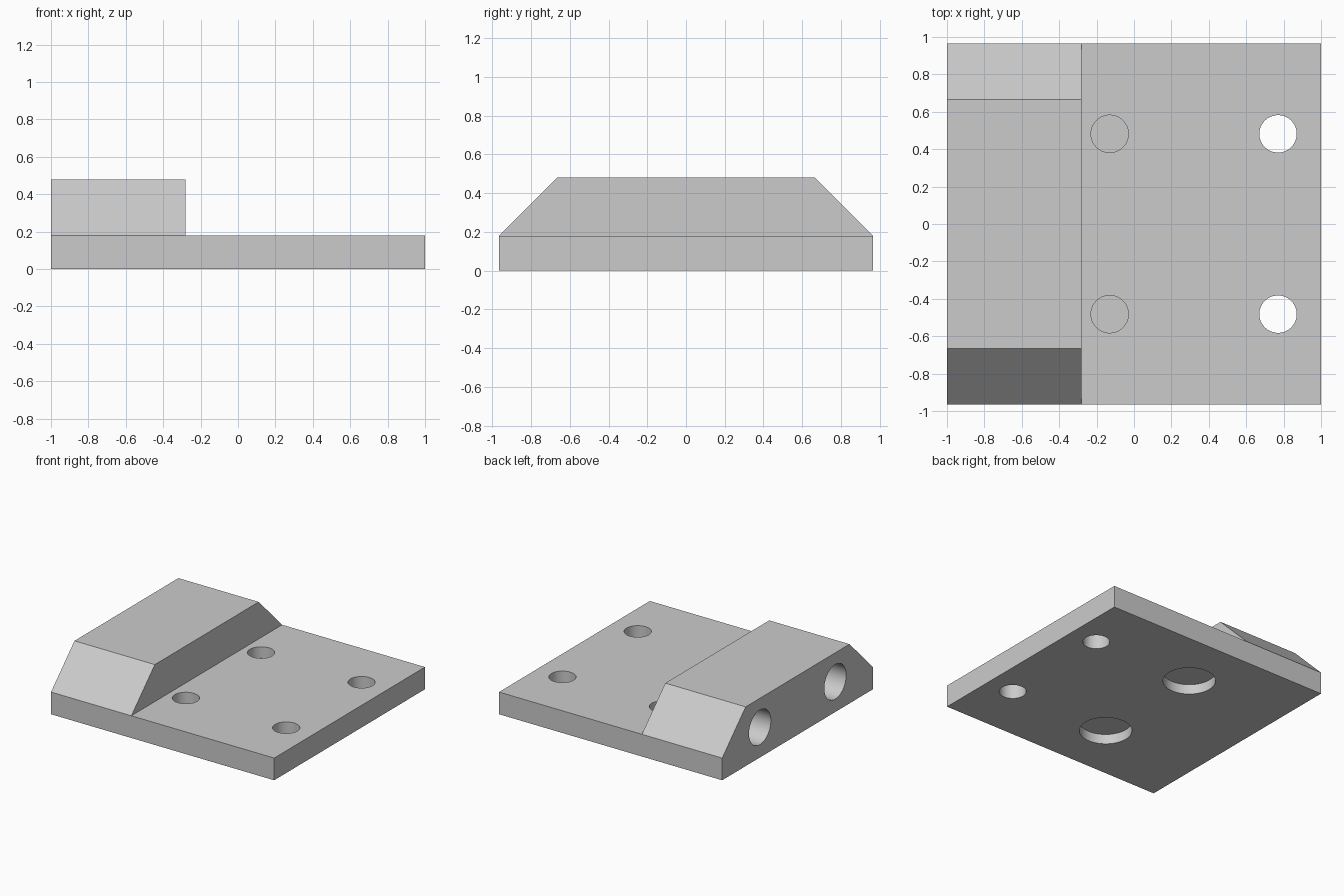
import bpy, bmesh
from mathutils import Matrix, Vector
from math import radians

cube = bpy.data.objects.get("Cube")
if cube:
    bpy.data.objects.remove(cube, do_unlink=True)

LEFT, STEP, RIGHT = -1.0, -0.28, 1.0   # x limits of the plate and raised block
HALF_DEPTH, TOP_HALF = 0.965, 0.665
PLATE_TOP, BLOCK_TOP = 0.18, 0.48
HOLE_Y = 0.482

grey = bpy.data.materials.new("light grey")
grey.use_nodes = True
colour = (0.6, 0.6, 0.6, 1)
grey.diffuse_color = colour
grey.node_tree.nodes["Principled BSDF"].inputs["Base Color"].default_value = colour


def add_object(name, bm):
    bmesh.ops.recalc_face_normals(bm, faces=bm.faces)
    mesh = bpy.data.meshes.new(name)
    bm.to_mesh(mesh)
    bm.free()
    mesh.materials.append(grey)
    obj = bpy.data.objects.new(name, mesh)
    bpy.context.collection.objects.link(obj)
    return obj


def prism(name, profile, x0, x1):
    """Extrude a y-z profile along x."""
    bm = bmesh.new()
    face = bm.faces.new([bm.verts.new((x0, y, z)) for y, z in profile])
    out = bmesh.ops.extrude_face_region(bm, geom=[face])
    verts = [v for v in out["geom"] if isinstance(v, bmesh.types.BMVert)]
    bmesh.ops.translate(bm, verts=verts, vec=(x1 - x0, 0, 0))
    return add_object(name, bm)


def drill(name, start, end, radius):
    """Round cutter running between two points."""
    start, end = Vector(start), Vector(end)
    axis = end - start
    turn = axis.to_track_quat('Z', 'Y').to_matrix().to_4x4()
    bm = bmesh.new()
    bmesh.ops.create_cone(bm, cap_ends=True, segments=64, radius1=radius,
                          radius2=radius, depth=axis.length,
                          matrix=Matrix.Translation((start + end) / 2) @ turn)
    obj = add_object(name, bm)
    obj.hide_render = True
    return obj


def combine(target, tool, operation):
    mod = target.modifiers.new(tool.name, 'BOOLEAN')
    mod.operation, mod.solver, mod.object = operation, 'EXACT', tool
    bpy.context.view_layer.objects.active = target
    bpy.ops.object.modifier_apply(modifier=mod.name)
    bpy.data.objects.remove(tool, do_unlink=True)


# Flat plate with a raised block sloping at both ends
base = [(-HALF_DEPTH, 0), (HALF_DEPTH, 0), (HALF_DEPTH, PLATE_TOP)]
plate = prism("mounting_plate", base + [(-HALF_DEPTH, PLATE_TOP)], LEFT, RIGHT)
block = prism("raised_block", base + [(TOP_HALF, BLOCK_TOP), (-TOP_HALF, BLOCK_TOP),
                                      (-HALF_DEPTH, PLATE_TOP)], LEFT, STEP)
combine(plate, block, 'UNION')

# Front and back rows of holes
for y in (-HOLE_Y, HOLE_Y):
    cutters = (
        drill("through_hole", (0.77, y, -0.1), (0.77, y, 0.3), 0.1),
        drill("blind_hole", (-0.13, y, 0.087), (-0.13, y, 0.3), 0.1),
        drill("bottom_pocket", (-0.13, y, -0.1), (-0.13, y, 0.08), 0.195),
        drill("side_bore", (LEFT - 0.1, y, 0.245), (-0.4, y, 0.245), 0.14),
    )
    for cutter in cutters:
        combine(plate, cutter, 'DIFFERENCE')

# Smooth hole walls, crisp edges
bpy.ops.object.select_all(action='DESELECT')
plate.select_set(True)
bpy.context.view_layer.objects.active = plate
bpy.ops.object.shade_smooth_by_angle(angle=radians(30))
